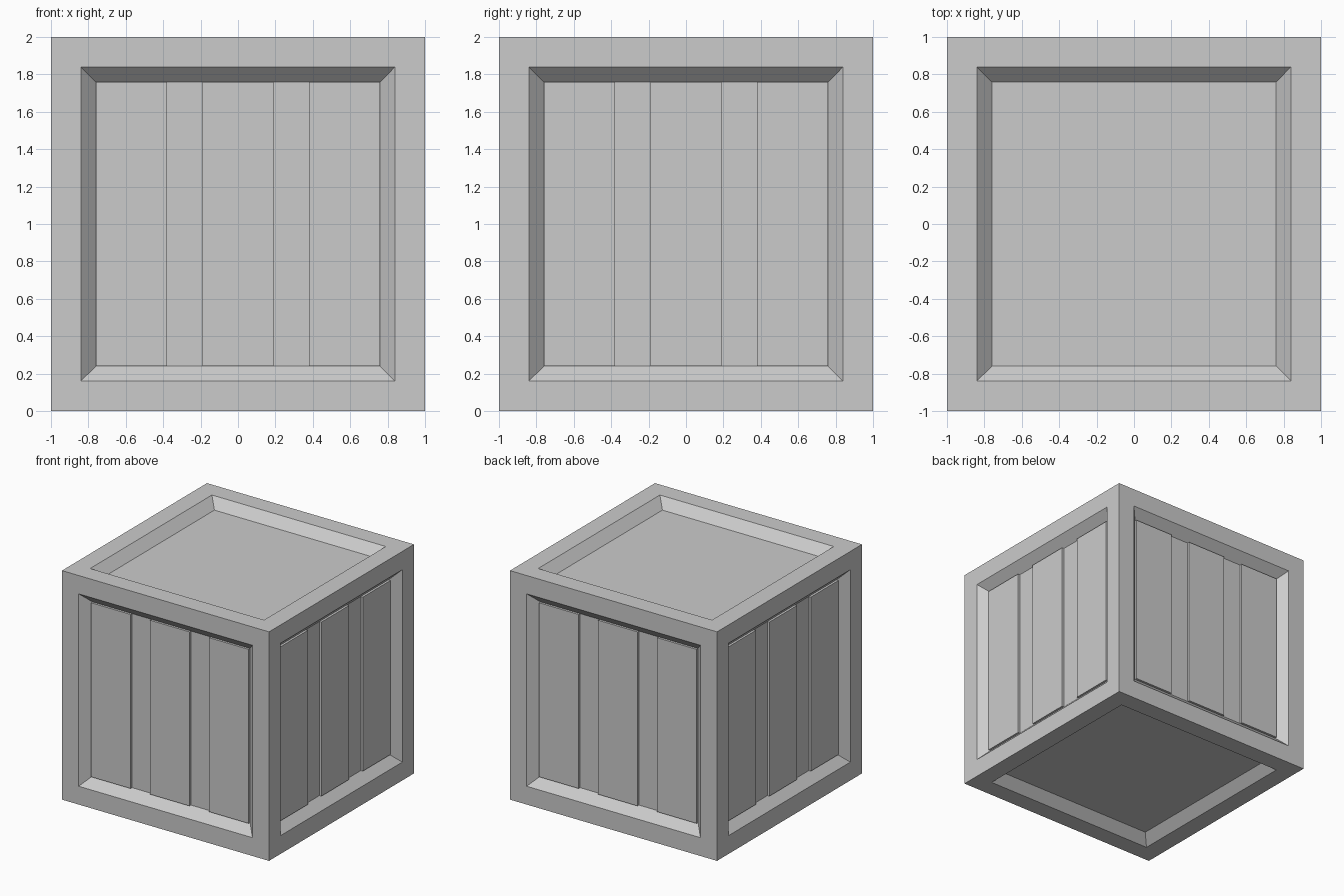
import bpy, bmesh
from math import pi
from mathutils import Matrix, Vector

if "Cube" in bpy.data.objects:
    bpy.data.objects.remove(bpy.data.objects["Cube"])

CENTRE = Vector((0, 0, 1))
RIM, SLOPE, PROUD = 0.16, 0.08, 0.02


def finish(bm, name):
    mesh = bpy.data.meshes.new(name)
    bm.to_mesh(mesh)
    bm.free()
    obj = bpy.data.objects.new(name, mesh)
    bpy.context.collection.objects.link(obj)
    return obj


# Crate body: cube with a flat rim and a sloped recess on all six faces
bm = bmesh.new()
bmesh.ops.create_cube(bm, size=2, matrix=Matrix.Translation(CENTRE))
sides = bm.faces[:]
bmesh.ops.inset_individual(bm, faces=sides, thickness=RIM, use_even_offset=True)
bmesh.ops.inset_individual(bm, faces=sides, thickness=SLOPE, depth=-SLOPE,
                           use_even_offset=True)
finish(bm, "crate_body")

# Raised wide planks on the four upright sides
half = 1 - RIM - SLOPE
floor_y = -1 + SLOPE
planks = [(-half, -half / 2), (-half / 4, half / 4), (half / 2, half)]
for name, turn in (("front", 0), ("right", 1), ("back", 2), ("left", 3)):
    bm = bmesh.new()
    for x0, x1 in planks:
        place = (Matrix.Translation(CENTRE) @ Matrix.Rotation(turn * pi / 2, 4, 'Z')
                 @ Matrix.Translation(((x0 + x1) / 2, floor_y - PROUD / 2 + 0.002, 0))
                 @ Matrix.Diagonal((x1 - x0, PROUD + 0.004, 2 * half, 1)))
        bmesh.ops.create_cube(bm, size=1, matrix=place)
    finish(bm, name + "_planks")
